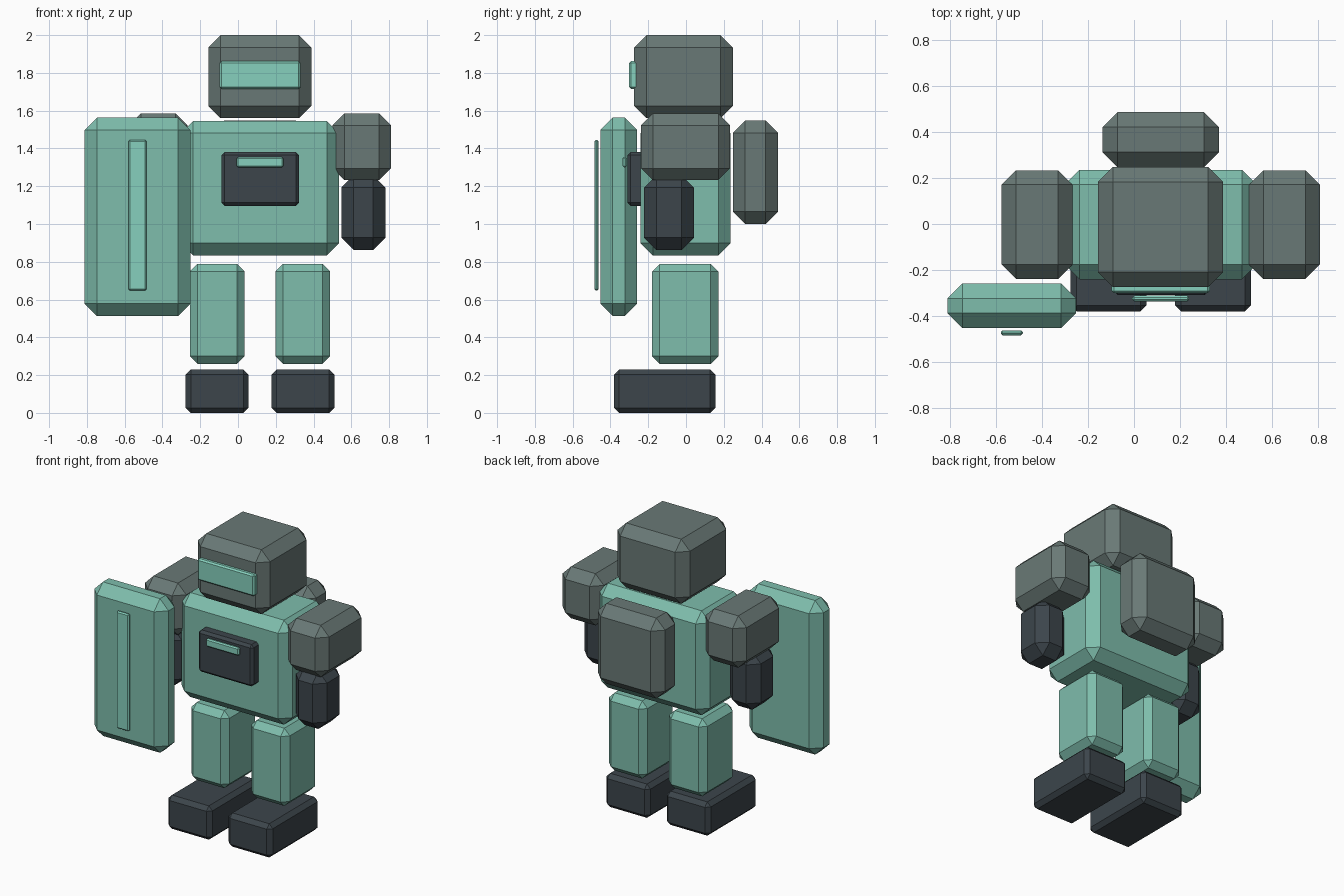
import bpy, bmesh

if "Cube" in bpy.data.objects:
    bpy.data.objects.remove(bpy.data.objects["Cube"])


def srgb(r, g, b):
    def lin(c):
        c /= 255
        return c / 12.92 if c <= 0.04045 else ((c + 0.055) / 1.055) ** 2.4
    return (lin(r), lin(g), lin(b), 1.0)


def material(name, rgb):
    m = bpy.data.materials.new(name)
    m.diffuse_color = srgb(*rgb)
    m.use_nodes = True
    m.node_tree.nodes["Principled BSDF"].inputs["Base Color"].default_value = m.diffuse_color
    return m


TEAL = material("teal armour", (126, 189, 172))
LIGHT = material("light teal glow", (134, 208, 189))
GREY = material("grey plating", (105, 121, 118))
DARK = material("dark slate", (60, 69, 75))

CX = 0.1165  # the body's own mirror plane


def block(name, x, y, z, bevel, mat):
    """Box spanning the given ranges, with single-step chamfered edges."""
    bm = bmesh.new()
    bmesh.ops.create_cube(bm, size=1)
    for v in bm.verts:
        v.co = [r[0] + (c + 0.5) * (r[1] - r[0]) for r, c in zip((x, y, z), v.co)]
    bmesh.ops.bevel(bm, geom=bm.edges[:], offset=bevel, segments=1,
                    profile=0.5, affect='EDGES', clamp_overlap=True)
    bmesh.ops.recalc_face_normals(bm, faces=bm.faces[:])
    me = bpy.data.meshes.new(name)
    bm.to_mesh(me)
    bm.free()
    me.materials.append(mat)
    ob = bpy.data.objects.new(name, me)
    bpy.context.collection.objects.link(ob)
    return ob


def pair(name, x, y, z, bevel, mat):
    """A block on each side of the body's mirror plane."""
    block(name + "_left", x, y, z, bevel, mat)
    block(name + "_right", (2 * CX - x[1], 2 * CX - x[0]), y, z, bevel, mat)


# Head and visor
block("head", (-0.157, 0.388), (-0.274, 0.248), (1.56, 2.0), 0.065, GREY)
block("visor", (-0.097, 0.331), (-0.301, -0.25), (1.715, 1.862), 0.01, LIGHT)

# Torso, chest panel with light, backpack
block("torso", (-0.302, 0.535), (-0.241, 0.236), (0.834, 1.546), 0.065, TEAL)
block("chest_panel", (-0.088, 0.324), (-0.31, -0.19), (1.096, 1.381), 0.017, DARK)
block("chest_light", (-0.008, 0.24), (-0.337, -0.312), (1.30, 1.354), 0.008, LIGHT)
block("backpack", (-0.137, 0.37), (0.248, 0.487), (1.0, 1.548), 0.065, GREY)

# Arms
pair("shoulder", (0.50, 0.81), (-0.239, 0.234), (1.232, 1.585), 0.063, GREY)
pair("forearm", (0.547, 0.781), (-0.222, 0.042), (0.863, 1.258), 0.065, DARK)

# Legs and feet
pair("leg", (0.198, 0.488), (-0.18, 0.172), (0.26, 0.789), 0.041, TEAL)
pair("foot", (0.178, 0.51), (-0.381, 0.155), (0.0, 0.23), 0.027, DARK)

# Shield with stripe
block("shield", (-0.812, -0.252), (-0.453, -0.259), (0.513, 1.563), 0.065, TEAL)
block("shield_stripe", (-0.58, -0.484), (-0.485, -0.463), (0.647, 1.446), 0.008, LIGHT)
